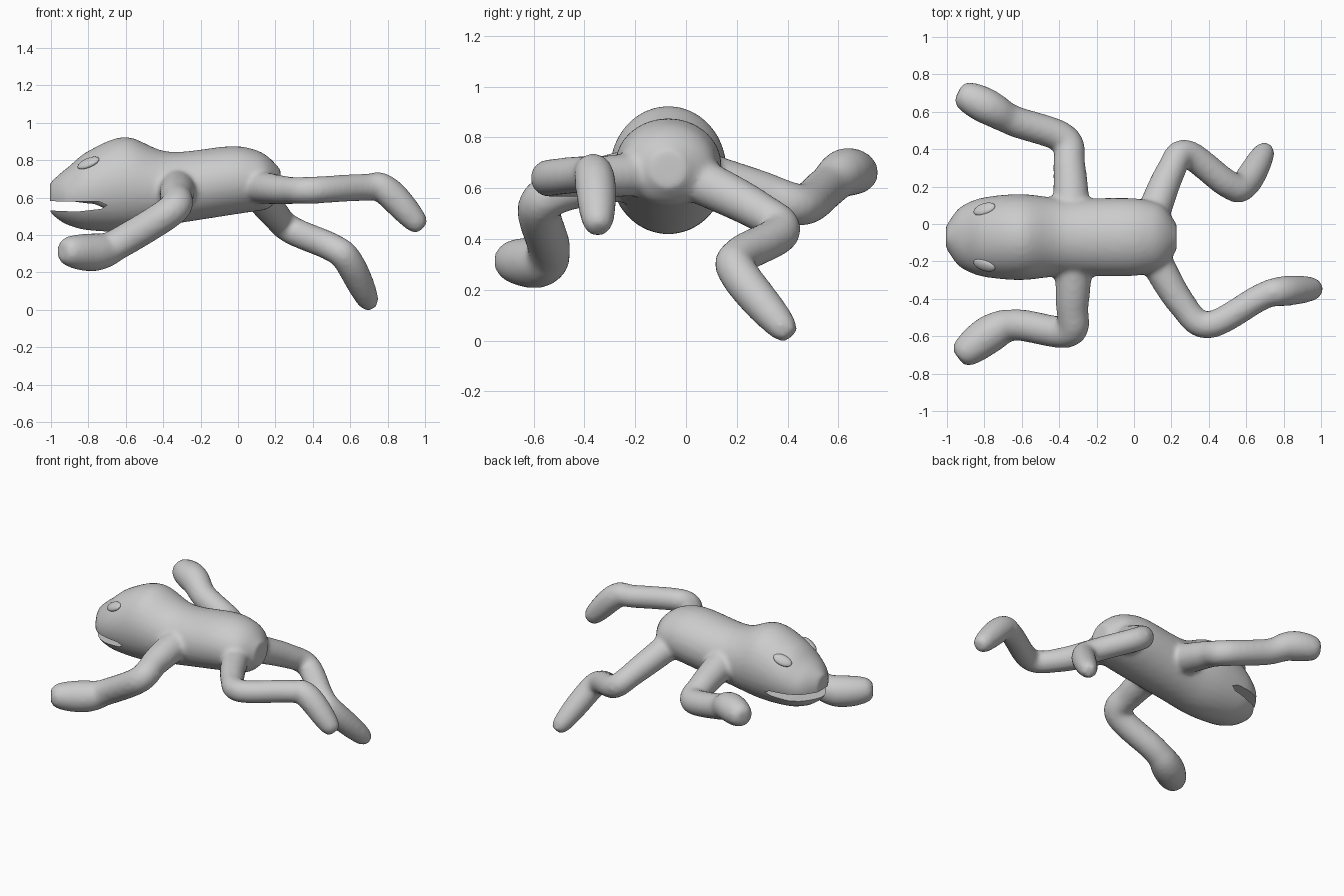
import bpy, bmesh, math
from mathutils import Vector

if "Cube" in bpy.data.objects:
    bpy.data.objects.remove(bpy.data.objects["Cube"])

CY = -0.07  # the body's centre line

grey = bpy.data.materials.new("plain grey")
grey.diffuse_color = (0.6, 0.6, 0.6, 1)
grey.use_nodes = True
grey.node_tree.nodes["Principled BSDF"].inputs["Base Color"].default_value = grey.diffuse_color


def spline(pts, steps):
    # Catmull-Rom through points of any size
    p = [Vector(q) for q in pts]
    p = [2 * p[0] - p[1]] + p + [2 * p[-1] - p[-2]]
    out = []
    for i in range(1, len(p) - 2):
        a, b, c, d = p[i - 1:i + 3]
        for k in range(steps):
            t = k / steps
            out.append(0.5 * (2 * b + (c - a) * t + (2 * a - 5 * b + 4 * c - d) * t * t
                              + (3 * b - a - 3 * c + d) * t ** 3))
    return out + [p[-2]]


def loft(bm, rings):
    rows = [[bm.verts.new(v) for v in r] for r in rings]
    n = len(rows[0])
    faces = [bm.faces.new(rows[0]), bm.faces.new(rows[-1][::-1])]
    for a, b in zip(rows, rows[1:]):
        for j in range(n):
            k = (j + 1) % n
            faces.append(bm.faces.new((a[k], a[j], b[j], b[k])))
    bmesh.ops.recalc_face_normals(bm, faces=faces)


def limb(bm, radius, foot, pts, steps=10, n=18):
    # round limb: flared at the trunk, swollen at the foot, blunt at the tip
    pos = spline(pts, steps)
    last = len(pos) - 1
    side, old, rings = None, None, []
    for i, p in enumerate(pos):
        t = (pos[min(i + 1, last)] - pos[max(i - 1, 0)]).normalized()
        side = t.orthogonal().normalized() if side is None else old.rotation_difference(t) @ side
        old = t
        up = t.cross(side)
        u = i / last
        tip = max(0, 1 - (last - i) / (0.85 * steps))
        r = radius * (1 + 0.25 * max(0, 1 - 4 * u)) + (foot - radius) * max(0, min(1, (u - 0.65) * 6))
        r *= 0.45 + 0.55 * math.sqrt(1 - tip * tip)
        rings.append([p + r * (side * math.cos(a) + up * math.sin(a))
                      for a in (math.tau * j / n for j in range(n))])
    loft(bm, rings)


def new_object(name, bm):
    me = bpy.data.meshes.new(name)
    bm.to_mesh(me)
    bm.free()
    ob = bpy.data.objects.new(name, me)
    bpy.context.collection.objects.link(ob)
    me.materials.append(grey)
    return ob


bm = bmesh.new()

# trunk and head: x, bottom z, top z, half width
sections = [(-1.005, 0.52, 0.68, 0.06), (-0.95, 0.475, 0.73, 0.14), (-0.90, 0.45, 0.77, 0.178),
            (-0.80, 0.425, 0.85, 0.213), (-0.60, 0.42, 0.925, 0.23), (-0.37, 0.455, 0.845, 0.207),
            (-0.05, 0.505, 0.875, 0.21), (0.08, 0.525, 0.86, 0.195), (0.16, 0.54, 0.82, 0.165),
            (0.228, 0.60, 0.75, 0.07)]
loft(bm, [[(x, CY + w * math.cos(a), (lo + hi) / 2 + (hi - lo) / 2 * math.sin(a))
           for a in (math.tau * j / 32 for j in range(32))]
          for x, lo, hi, w in spline(sections, 5)])

# front limbs
limb(bm, 0.085, 0.102, [(-0.32, -0.12, 0.67), (-0.33, -0.42, 0.61), (-0.35, -0.575, 0.535),
                        (-0.62, -0.54, 0.365), (-0.75, -0.575, 0.31), (-0.94, -0.715, 0.315)])
limb(bm, 0.083, 0.096, [(-0.33, 0.0, 0.66), (-0.345, 0.30, 0.58), (-0.375, 0.455, 0.535),
                        (-0.64, 0.55, 0.60), (-0.77, 0.62, 0.66), (-0.94, 0.705, 0.66)])
# rear limbs
limb(bm, 0.073, 0.081, [(0.08, -0.13, 0.66), (0.25, -0.42, 0.64), (0.40, -0.54, 0.64),
                        (0.68, -0.39, 0.655), (0.79, -0.36, 0.64), (0.985, -0.345, 0.435)])
limb(bm, 0.076, 0.078, [(0.07, -0.03, 0.67), (0.19, 0.27, 0.52), (0.28, 0.375, 0.43),
                        (0.50, 0.215, 0.335), (0.59, 0.21, 0.26), (0.712, 0.41, 0.018)])
body = new_object("body_and_limbs", bm)

# mouth cutter, a slot that narrows towards the throat
bm = bmesh.new()
slot = [(-1.1, 0.582), (-0.74, 0.578), (-0.70, 0.56), (-0.73, 0.54), (-0.86, 0.525), (-1.1, 0.535)]
loft(bm, [[(x, y, z) for x, z in slot] for y in (-0.5, 0.4)])
cutter = new_object("mouth_cutter", bm)
cutter.hide_render = True

# fuse the limbs into the trunk, soften the joints, then open the mouth
mod = body.modifiers.new("fuse", 'REMESH')
mod.mode = 'VOXEL'
mod.voxel_size = 0.015
mod = body.modifiers.new("soften", 'SMOOTH')
mod.factor = 0.5
mod.iterations = 7
mod = body.modifiers.new("mouth", 'BOOLEAN')
mod.operation = 'DIFFERENCE'
mod.object = cutter
bpy.context.view_layer.update()
fused = bpy.data.meshes.new_from_object(body.evaluated_get(bpy.context.evaluated_depsgraph_get()))
body.modifiers.clear()
body.data = fused
bpy.data.objects.remove(cutter)
fused.materials.clear()
fused.materials.append(grey)

# low oval eyes, almost flush with the head
eyes = []
for s, name in ((1, "left_eye"), (-1, "right_eye")):
    bm = bmesh.new()
    bmesh.ops.create_uvsphere(bm, u_segments=20, v_segments=12, radius=1)
    eye = new_object(name, bm)
    eye.location = (-0.80, CY + s * 0.15, 0.785)
    eye.scale = (0.036, 0.064, 0.02)
    normal = Vector((-0.45, s * 0.55, 0.75)).normalized()
    along = Vector((1, 0, 0))
    along = (along - along.dot(normal) * normal).normalized()
    across = along.cross(normal)
    rot = bpy.data.objects[name].matrix_world.to_3x3()
    rot.col[0], rot.col[1], rot.col[2] = across, along, normal
    eye.rotation_euler = rot.to_euler()
    eyes.append(eye)

bpy.ops.object.select_all(action='DESELECT')
for ob in [body] + eyes:
    ob.select_set(True)
bpy.context.view_layer.objects.active = body
bpy.ops.object.shade_smooth_by_angle(angle=math.radians(40))
